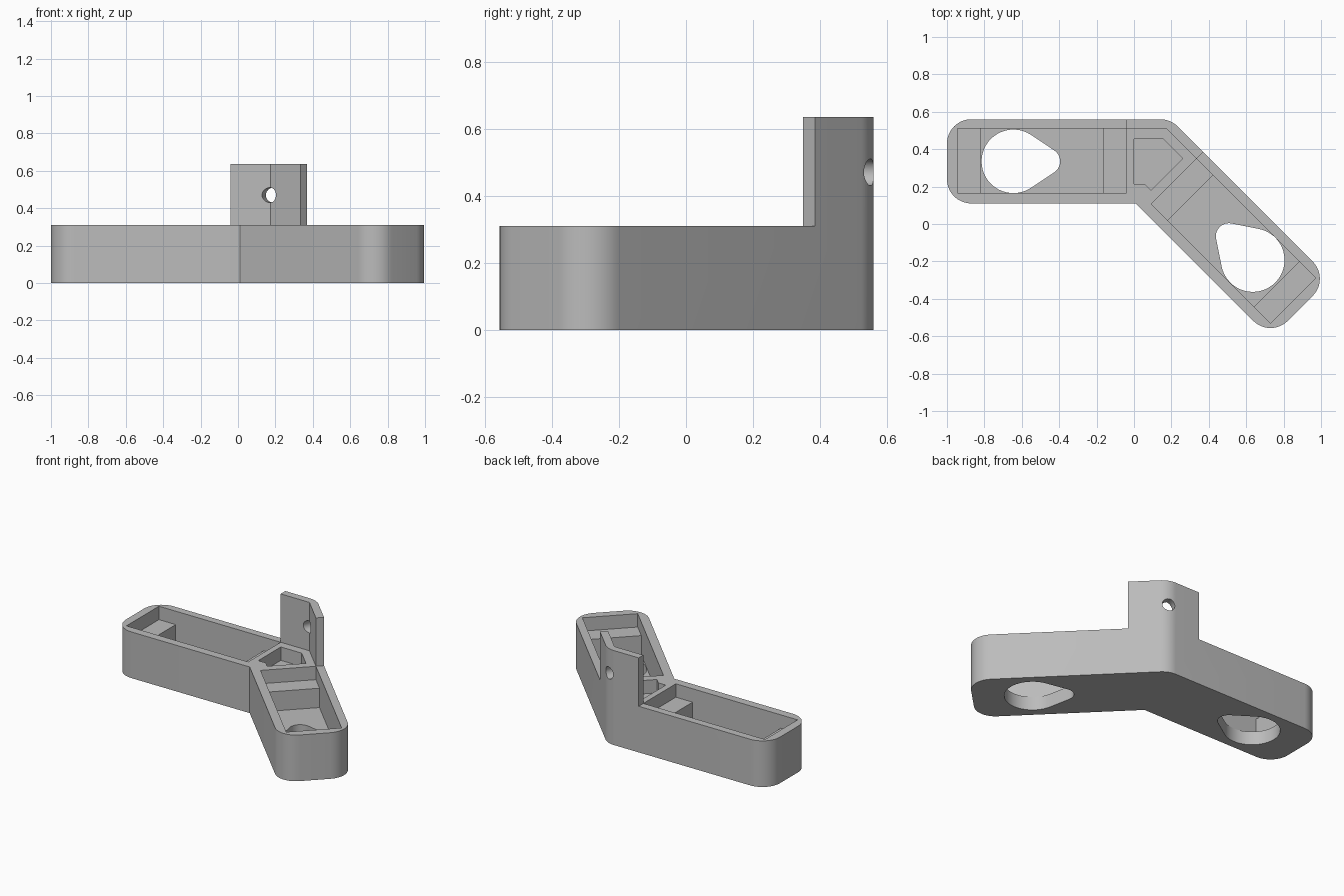
import bpy, bmesh, math
from mathutils import Vector, Matrix

if "Cube" in bpy.data.objects:
    bpy.data.objects.remove(bpy.data.objects["Cube"], do_unlink=True)

BODY_TOP, TAB_TOP, SHELF, FLOOR = 0.31, 0.635, 0.22, 0.09
CORNER = 0.13

grey = bpy.data.materials.new("plain grey")
grey.use_nodes = True
grey.diffuse_color = (0.5, 0.5, 0.5, 1)
grey.node_tree.nodes["Principled BSDF"].inputs["Base Color"].default_value = (0.5, 0.5, 0.5, 1)


def prism(name, points, z0, z1):
    """Extrude a flat outline from z0 to z1."""
    bm = bmesh.new()
    face = bm.faces.new([bm.verts.new((p[0], p[1], z0)) for p in points])
    top = bmesh.ops.extrude_face_region(bm, geom=[face])["geom"]
    bmesh.ops.translate(bm, vec=(0, 0, z1 - z0),
                        verts=[v for v in top if isinstance(v, bmesh.types.BMVert)])
    bmesh.ops.recalc_face_normals(bm, faces=bm.faces)
    mesh = bpy.data.meshes.new(name)
    bm.to_mesh(mesh)
    bm.free()
    obj = bpy.data.objects.new(name, mesh)
    bpy.context.collection.objects.link(obj)
    return obj


def cut(target, cutter):
    """Subtract the cutter, then discard it."""
    cutter.hide_render = True
    mod = target.modifiers.new("cut", 'BOOLEAN')
    mod.operation, mod.solver, mod.object = 'DIFFERENCE', 'EXACT', cutter
    bpy.context.view_layer.update()
    result = target.evaluated_get(bpy.context.evaluated_depsgraph_get())
    mesh = bpy.data.meshes.new_from_object(result)
    target.modifiers.clear()
    target.data = mesh
    bpy.data.objects.remove(cutter, do_unlink=True)


def fillet(points, radii, steps=12):
    """Round each corner of an outline by its radius."""
    out = []
    for i, r in enumerate(radii):
        p = Vector(points[i])
        a = (Vector(points[i - 1]) - p).normalized()
        b = (Vector(points[(i + 1) % len(points)]) - p).normalized()
        if r == 0:
            out.append(p)
            continue
        half = a.angle(b) / 2
        centre = p + (a + b).normalized() * r / math.sin(half)
        start = p + a * r / math.tan(half) - centre
        end = p + b * r / math.tan(half) - centre
        turn = math.atan2(start.x * end.y - start.y * end.x, start.dot(end))
        out += [centre + Matrix.Rotation(turn * k / steps, 2) @ start
                for k in range(steps + 1)]
    return out


def diagonal(s, d):
    """Point on the angled arm from x+y and x-y."""
    return ((s + d) / 2, (s - d) / 2)


def straight(x, y):
    return (x, y)


def teardrop(x, y, heading):
    """Outline around a big circle and a small one along the heading."""
    big, small, reach, steps = 0.17, 0.07, 0.18, 32
    lean = math.acos((big - small) / reach)
    pts = []
    for r, offset, a0, a1 in ((big, 0, lean, 2 * math.pi - lean), (small, reach, -lean, lean)):
        for k in range(steps + 1):
            a = a0 + (a1 - a0) * k / steps
            p = Matrix.Rotation(heading, 2) @ Vector((offset + r * math.cos(a), r * math.sin(a)))
            pts.append((x + p.x, y + p.y))
    return pts


# Bent body, full height so the tab stays flush with its outer wall
outline = [(-1, 0.11), (0.01, 0.11), diagonal(0.12, 1.34), diagonal(0.755, 1.34),
           (0.195, 0.56), (-1, 0.56)]
body = prism("bent_bracket", fillet(outline, [CORNER, 0, CORNER, CORNER, CORNER, CORNER]),
             0, TAB_TOP)

# Trim everything above the rim except the tab
cut(body, prism("tab_trim", [(-0.04, 1), (-0.04, 0.51), (0.174, 0.51), diagonal(0.684, -0.015),
                             (1, 1.015), (2, 1.015), (2, -2), (-2, -2), (-2, 1)], BODY_TOP, 1))

# Arm pockets: shallow to the shelves, deeper between them
pockets = [(straight, -0.945, -0.04, 0.165, 0.51, 0.125),
           (lambda d, s: diagonal(s, d), -0.015, 1.26, 0.2, 0.684, 0.177)]
for place, a0, a1, b0, b1, shelf in pockets:
    for inset, z in ((0, SHELF), (shelf, FLOOR)):
        lo, hi = a0 + inset, a1 - inset
        corners = [place(lo, b0), place(hi, b0), place(hi, b1), place(lo, b1)]
        cut(body, prism("pocket_cutter", corners, z, BODY_TOP + 0.1))

# Pocket at the bend
cut(body, prism("bend_pocket", [(0, 0.455), (0.155, 0.455), (0.26, 0.35), (0.09, 0.18),
                                (0.055, 0.215), (0, 0.215)], SHELF, BODY_TOP + 0.1))

# Teardrop openings through the floor
for x, y, heading in ((-0.645, 0.335, 0), (0.635, -0.193, math.radians(135))):
    cut(body, prism("teardrop_cutter", teardrop(x, y, heading), -0.1, FLOOR + 0.05))

# Screw hole through the bend of the tab
ring = [(0.04 * math.cos(k * math.tau / 32), 0.04 * math.sin(k * math.tau / 32)) for k in range(32)]
hole = prism("screw_hole", ring, -0.15, 0.15)
axis = Vector((math.sin(math.pi / 8), math.cos(math.pi / 8), 0))
hole.matrix_world = Matrix.Translation((0.18, 0.53, 0.47)) @ axis.to_track_quat('Z', 'Y').to_matrix().to_4x4()
cut(body, hole)

# Finish
body.data.materials.clear()
body.data.materials.append(grey)
for o in bpy.context.selected_objects:
    o.select_set(False)
body.select_set(True)
bpy.context.view_layer.objects.active = body
bpy.ops.object.shade_smooth_by_angle(angle=math.radians(25))
